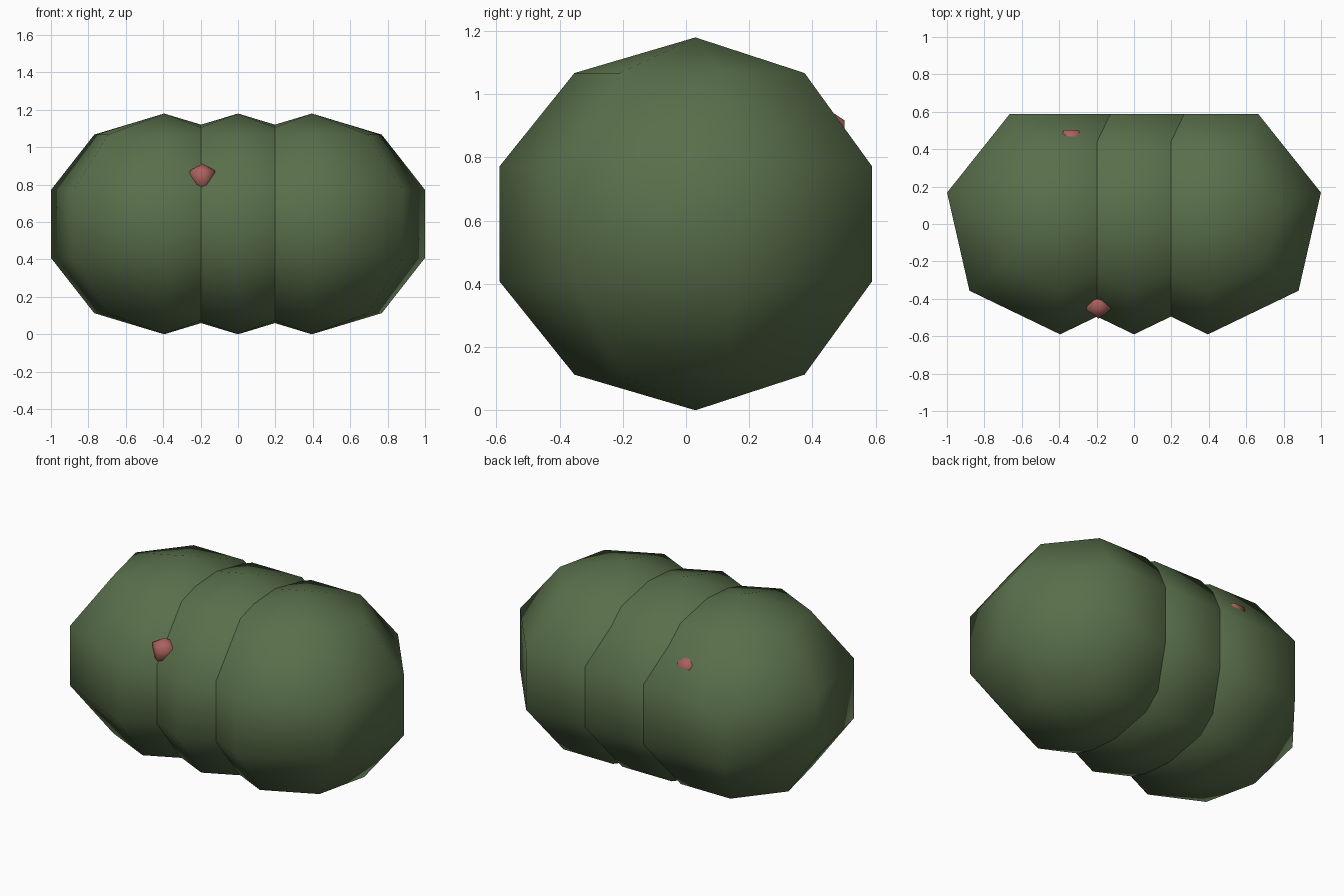
import bpy, bmesh, math
from mathutils import Matrix

if "Cube" in bpy.data.objects:
    bpy.data.objects.remove(bpy.data.objects["Cube"])


def material(name, rgb):
    m = bpy.data.materials.new(name)
    m.diffuse_color = (*rgb, 1)
    m.use_nodes = True
    m.node_tree.nodes["Principled BSDF"].inputs["Base Color"].default_value = m.diffuse_color
    return m


def ball(name, loc, segments, rings, radius, half_height, mat):
    # coarse ball with one column of vertices turned to the front (-y)
    bm = bmesh.new()
    bmesh.ops.create_uvsphere(bm, u_segments=segments, v_segments=rings, radius=1)
    v = max(bm.verts, key=lambda p: math.hypot(p.co.x, p.co.y))
    turn = -math.pi / 2 - math.atan2(v.co.y, v.co.x)
    bmesh.ops.transform(bm, verts=bm.verts, matrix=Matrix.Translation(loc)
                        @ Matrix.Diagonal((radius, radius, half_height, 1))
                        @ Matrix.Rotation(turn, 4, 'Z'))
    for f in bm.faces:
        f.smooth = True
    mesh = bpy.data.meshes.new(name)
    bm.to_mesh(mesh)
    bm.free()
    mesh.materials.append(mat)
    obj = bpy.data.objects.new(name, mesh)
    bpy.context.collection.objects.link(obj)
    return obj


green = material("leaf_green", (0.1, 0.16, 0.07))
red = material("berry_red", (0.4, 0.12, 0.11))

# three overlapping bush lobes
for side, x in (("left", -0.395), ("middle", 0.0), ("right", 0.395)):
    ball("bush_lobe_" + side, (x, 0.03, 0.59), 7, 5, 0.652, 0.59, green)

# berries half sunk in the foliage
ball("berry_front", (-0.19, -0.435, 0.838), 5, 3, 0.081, 0.075, red)
ball("berry_back", (-0.335, 0.445, 0.88), 5, 3, 0.081, 0.075, red)
